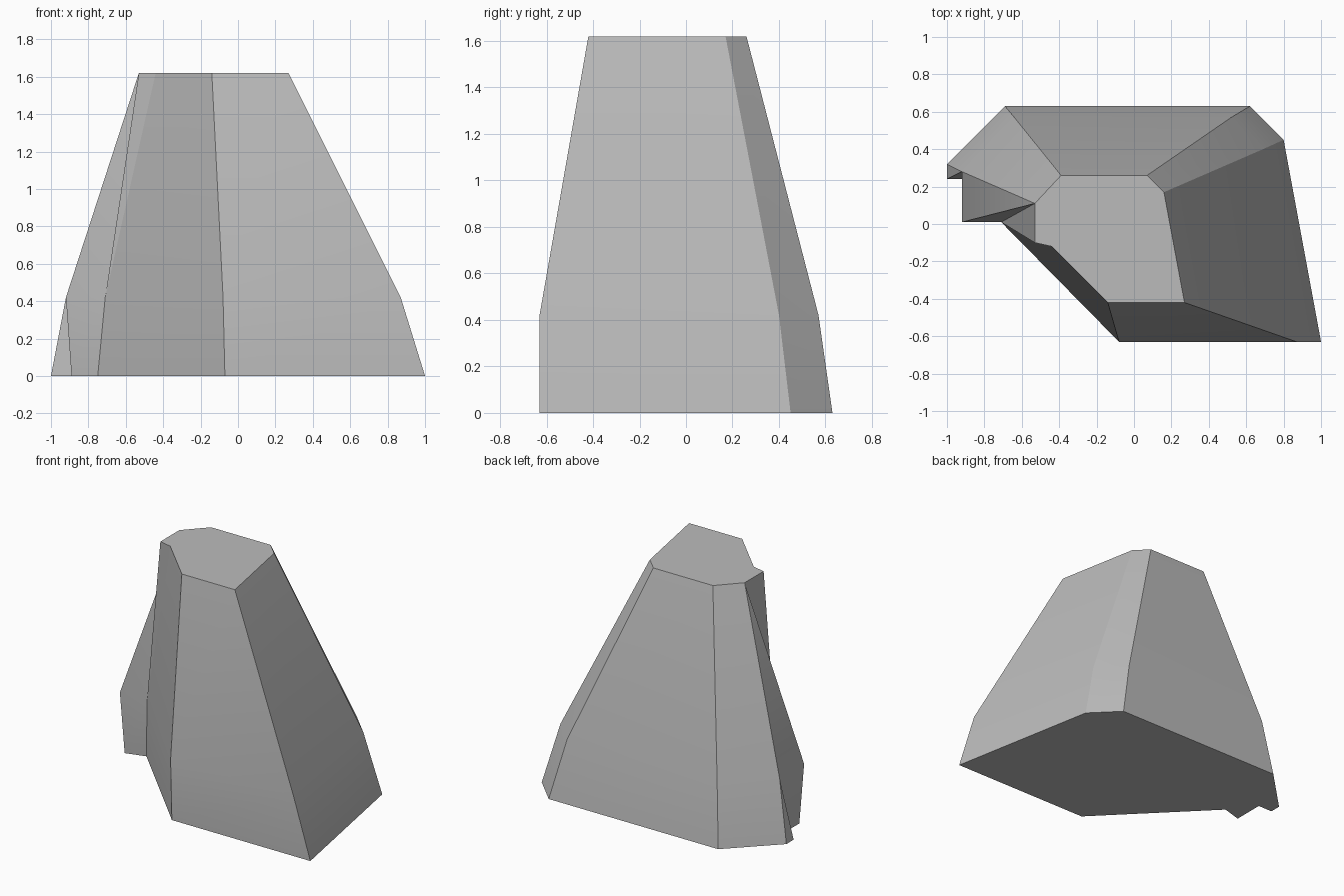
import bpy
import bmesh
from math import radians

cube = bpy.data.objects.get("Cube")
if cube:
    bpy.data.objects.remove(cube, do_unlink=True)

# Stone colour
stone = bpy.data.materials.new("stone_grey")
stone.use_nodes = True
colour = (0.5, 0.5, 0.5, 1)
stone.diffuse_color = colour
stone.node_tree.nodes["Principled BSDF"].inputs["Base Color"].default_value = colour

HEIGHTS = (0, 0.42, 1.62)

# Points shared by the broken corner
ridge_mid, ridge_top = (-0.92, 0.28), (-0.53, 0.11)
cleft_foot, cleft_mid = (-0.75, 0.06), (-0.71, 0.01)

# Vertical edge columns, counter-clockwise: foot, shoulder, top
columns = [
    ((-0.07, -0.63), (-0.08, -0.63), (-0.14, -0.42)),
    ((1, -0.63), (0.87, -0.63), (0.27, -0.42)),
    ((0.8, 0.45), (0.69, 0.4), (0.16, 0.17)),
    ((0.62, 0.63), (0.52, 0.57), (0.07, 0.26)),
    ((-0.69, 0.63), (-0.64, 0.57), (-0.39, 0.26)),
    ((-1, 0.32), ridge_mid, ridge_top),
    ((-1, 0.24), ridge_mid, ridge_top),
    ((-0.89, 0.24), ridge_mid, ridge_top),
    ((-0.89, 0.02), (-0.92, 0.01), ridge_top),
    (cleft_foot, cleft_mid, ridge_top),
    (cleft_foot, cleft_mid, (-0.53, -0.1)),
    (cleft_foot, cleft_mid, (-0.44, -0.12)),
]

bm = bmesh.new()
verts = {}


def vert(column, level):
    key = (columns[column % len(columns)][level], level)
    if key not in verts:
        verts[key] = bm.verts.new((*key[0], HEIGHTS[level]))
    return verts[key]


def face(points):
    # Merge repeated points so pinched quads become triangles
    points = list(dict.fromkeys(points))
    if len(points) > 2:
        bm.faces.new(points)


# Sides, then the flat foot and top
count = len(columns)
for level in (0, 1):
    for c in range(count):
        face([vert(c, level), vert(c + 1, level),
              vert(c + 1, level + 1), vert(c, level + 1)])
face([vert(c, 2) for c in range(count)])
face([vert(c, 0) for c in reversed(range(count))])
bmesh.ops.triangulate(bm, faces=[f for f in bm.faces if len(f.verts) > 4])
bmesh.ops.recalc_face_normals(bm, faces=bm.faces)

mesh = bpy.data.meshes.new("rock")
bm.to_mesh(mesh)
bm.free()
mesh.materials.append(stone)
rock = bpy.data.objects.new("rock", mesh)
bpy.context.collection.objects.link(rock)
bpy.context.view_layer.objects.active = rock
rock.select_set(True)
bpy.ops.object.shade_smooth_by_angle(angle=radians(30))
